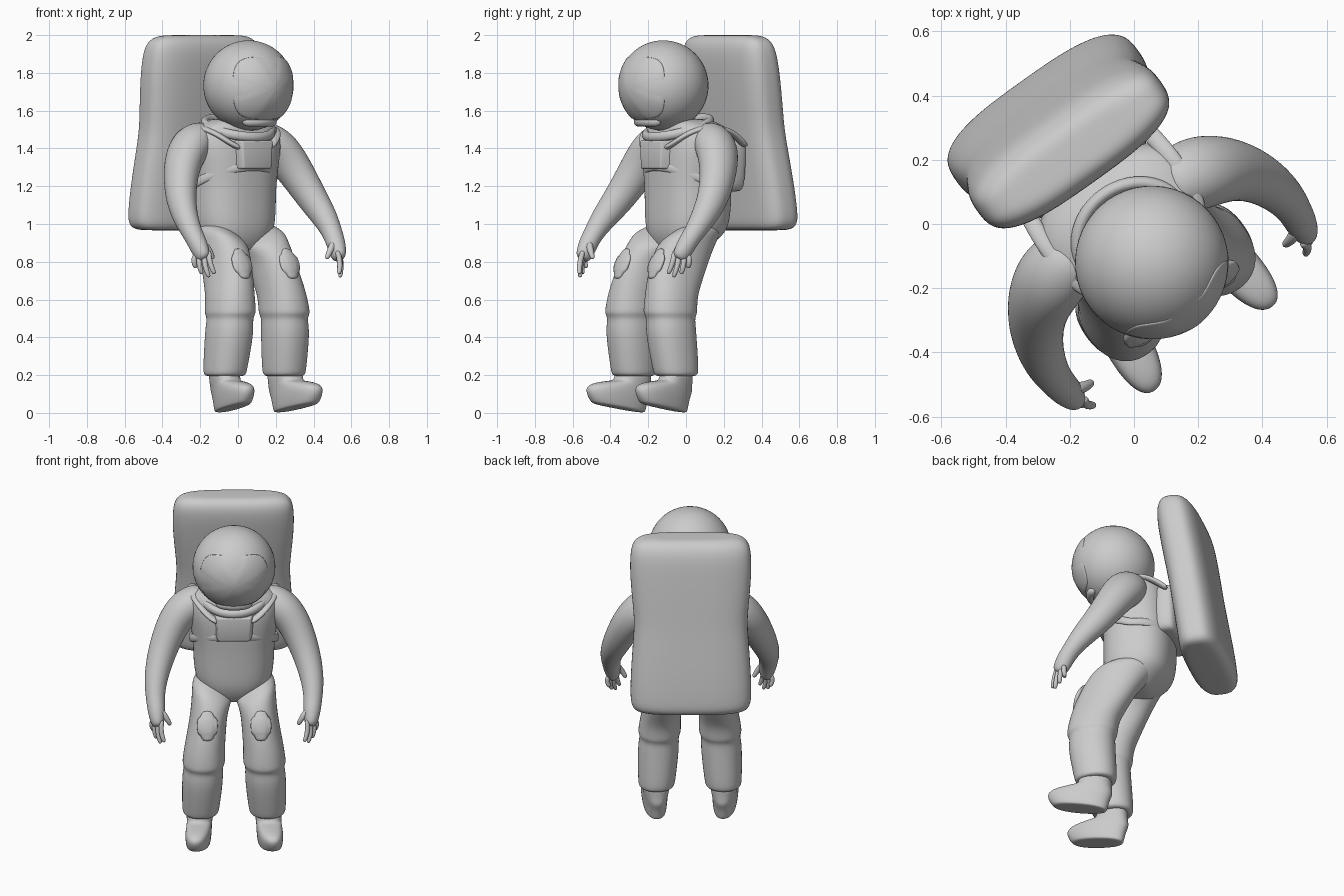
import bpy, bmesh
from math import sin, cos, pi, radians, copysign
from mathutils import Vector, Matrix

# The figure is built facing -y, then turned to its pose about z
POSE = Matrix.Translation((-0.02, -0.014, 0)) @ Matrix.Rotation(radians(35.5), 4, 'Z')


def P(u, f, z):
    """Local point: u sideways, f forward, z up."""
    return Vector((u, -f, z))


def finish(name, bm, level=2):
    bmesh.ops.recalc_face_normals(bm, faces=bm.faces)
    for face in bm.faces:
        face.smooth = True
    me = bpy.data.meshes.new(name)
    bm.to_mesh(me)
    bm.free()
    ob = bpy.data.objects.new(name, me)
    bpy.context.collection.objects.link(ob)
    ob.matrix_world = POSE
    if level:
        mod = ob.modifiers.new("smooth", 'SUBSURF')
        mod.levels = mod.render_levels = level
    return ob


def skin(name, rings, closed=False, side=1, level=2):
    """Skin a list of point rings; side=-1 mirrors it."""
    bm = bmesh.new()
    vs = [[bm.verts.new((p.x * side, p.y, p.z)) for p in r] for r in rings]
    n, m = len(vs[0]), len(vs)
    for i in range(m if closed else m - 1):
        a, b = vs[i], vs[(i + 1) % m]
        for j in range(n):
            k = (j + 1) % n
            bm.faces.new((a[j], a[k], b[k], b[j]))
    if not closed:
        bm.faces.new(vs[0])
        bm.faces.new(vs[-1])
    return finish(name, bm, level)


def oval(c, ax, ay, p=2.0, seg=20):
    """Superellipse ring around c spanned by two half-axis vectors."""
    pw = lambda v: copysign(abs(v) ** (2 / p), v)
    return [c + ax * pw(cos(t)) + ay * pw(sin(t))
            for t in (2 * pi * (j + .5) / seg for j in range(seg))]


def stack(name, rows, p=2.0, side=1, seg=20, tilt=lambda z: 0):
    """Loft of level ovals: (z, u, f, half width, half depth)."""
    rings = [oval(P(u, f, z), X * a + Z * a * tilt(z), Y * b, p, seg) for z, u, f, a, b in rows]
    return skin(name, rings, side=side)


def tube(name, rows, ref, closed=False, side=1, seg=12):
    """Tube along points (u, f, z, ra, rb)."""
    pts = [P(*r[:3]) for r in rows]
    n, rings = len(pts), []
    for i, r in enumerate(rows):
        a = pts[(i - 1) % n] if closed else pts[max(i - 1, 0)]
        b = pts[(i + 1) % n] if closed else pts[min(i + 1, n - 1)]
        t = (b - a).normalized()
        s = t.cross(ref).normalized()
        rings.append(oval(pts[i], s * r[3], s.cross(t) * r[4], seg=seg))
    return skin(name, rings, closed, side)


X, Y, Z = Vector((1, 0, 0)), Vector((0, 1, 0)), Vector((0, 0, 1))

# Torso
stack("torso", [(.85, 0, .02, .08, .09), (.88, 0, .01, .14, .13), (.94, 0, -.015, .205, .18),
                (1.0, 0, -.025, .228, .2), (1.1, 0, -.03, .236, .205), (1.2, 0, -.03, .238, .205),
                (1.3, 0, -.028, .252, .207), (1.4, 0, -.028, .272, .207), (1.47, 0, -.03, .27, .195),
                (1.51, 0, -.02, .25, .175), (1.54, 0, 0, .19, .15), (1.56, 0, .02, .12, .11)],
      p=2.5, seg=24)

# Collar, tilted forward
tube("neck_collar", [(.185 * cos(t), .035 + .165 * sin(t), 1.51 - .05 * sin(t), .022, .026)
                     for t in (2 * pi * i / 24 for i in range(24))], Z, closed=True)

# Helmet
bm = bmesh.new()
bmesh.ops.create_uvsphere(bm, u_segments=48, v_segments=32, radius=.239,
                          matrix=Matrix.Translation(P(0, .13, 1.733)))
finish("helmet", bm, 0)


def on_head(az, el, r):
    return P(r * cos(el) * sin(az), .13 + r * cos(el) * cos(az), 1.733 + r * sin(el))


# Visor: rounded patch over the front of the helmet
rings = []
for k, r in ((.05, .243), (.25, .243), (.5, .243), (.75, .243), (.95, .243), (.99, .242), (1, .23)):
    flat = oval(Vector((0, 0, 0)), X * radians(57) * k, Y * radians(44) * k, 4.5, 48)
    rings.append([on_head(q.x, q.y - radians(4), r) for q in flat])
skin("visor", rings, level=1)

# Chin guard below the visor
rows = []
for i in range(-5, 6):
    q = on_head(radians(10 * i), radians(-55), .232)
    w = .028 if abs(i) < 5 else .014
    rows.append((q.x, -q.y, q.z, w * .9, w))
tube("chin_guard", rows, Z)

# Backpack, leaning forward at the top
stack("backpack", [(.966, 0, -.432, .25, .06), (.97, 0, -.434, .315, .105), (1.0, 0, -.44, .344, .128),
                   (1.06, 0, -.434, .351, .131), (1.2, 0, -.415, .347, .131), (1.38, 0, -.386, .334, .129),
                   (1.5, 0, -.366, .326, .128), (1.62, 0, -.346, .338, .13), (1.78, 0, -.32, .352, .13),
                   (1.9, 0, -.302, .35, .127), (1.965, 0, -.293, .334, .11), (1.998, 0, -.288, .28, .075),
                   (2.0, 0, -.288, .18, .035)], p=3, seg=40)

# Chest control box
bm = bmesh.new()
bmesh.ops.create_cube(bm, size=1)
for v in bm.verts:
    w = .2 if v.co.z > 0 else .18
    v.co = P(v.co.x * (w if v.co.y < 0 else .24), .165 - v.co.y * .1, 1.367 + v.co.z * .15)
bmesh.ops.bevel(bm, geom=bm.edges[:], offset=.01, segments=3, affect='EDGES', profile=.5)
finish("chest_box", bm, 0)

# Harness belt, rising to the box in front
tube("harness_belt", [(.25 * cos(t), -.028 + .21 * sin(t), 1.205 + .1 * max(sin(t), 0), .012, .024)
                      for t in (2 * pi * i / 28 for i in range(28))], Z, closed=True)

# Mount between back and pack
stack("pack_mount", [(1.17, 0, -.22, .15, .05), (1.18, 0, -.22, .19, .07), (1.3, 0, -.22, .205, .07),
                     (1.44, 0, -.22, .215, .07), (1.47, 0, -.22, .18, .05)], p=4)

for side, tag in ((1, "left"), (-1, "right")):
    # Shoulder strap
    tube("shoulder_strap_" + tag,
         [(.085, .18, 1.40, .028, .015), (.13, .165, 1.42, .028, .015), (.185, .125, 1.468, .028, .016),
          (.225, .06, 1.505, .028, .016), (.24, -.04, 1.51, .028, .016),
          (.238, -.13, 1.495, .028, .016), (.23, -.2, 1.45, .028, .016),
          (.22, -.25, 1.41, .028, .016)], Z, side=side)
    # Sleeve and palm
    tube("arm_" + tag,
         [(.16, -.04, 1.46, .08, .07), (.2, -.032, 1.45, .108, .1), (.275, -.016, 1.412, .122, .11),
          (.335, .01, 1.345, .114, .102), (.385, .05, 1.25, .1, .092), (.43, .115, 1.13, .086, .08),
          (.455, .195, 1.03, .07, .067), (.456, .255, .955, .054, .055), (.45, .295, .9, .052, .052),
          (.445, .322, .85, .05, .044), (.44, .338, .822, .042, .034), (.438, .344, .812, .02, .016)],
         X, side=side, seg=16)
    # Fingers and thumb, fanned obliquely
    for i, (u, f, z) in enumerate(((.462, .30, .768), (.448, .335, .735), (.425, .368, .718), (.403, .388, .735))):
        d = -.036 + .024 * i
        a, b = P(.442 - d * .7, .328 + d * .7, .85 + d * .3), P(u, f, z)
        rows = []
        for k, r in ((0, .015), (.35, .016), (.7, .015), (.93, .013), (1, .007)):
            q = a.lerp(b, k)
            rows.append((q.x + .014 * sin(pi * k), -q.y, q.z, r, r))
        tube("finger_%d_%s" % (i + 1, tag), rows, X, side=side, seg=8)
    tube("thumb_" + tag, [(.44, .3, .91, .02, .02), (.412, .318, .885, .022, .022),
                          (.388, .325, .853, .017, .017), (.372, .325, .822, .014, .014),
                          (.368, .325, .815, .007, .007)], Y, side=side, seg=8)
    # Trouser leg with slanted hip seam, knee fold and cuff
    stack("leg_" + tag,
          [(.985, .105, -.02, .06, .1), (.965, .112, 0, .09, .135), (.935, .118, .03, .111, .162),
           (.915, .124, .05, .118, .172), (.88, .13, .08, .113, .174), (.8, .145, .128, .107, .17),
           (.7, .158, .17, .113, .16), (.62, .17, .2, .118, .147), (.55, .174, .209, .124, .148),
           (.525, .176, .21, .124, .147), (.502, .177, .209, .113, .133), (.46, .18, .21, .118, .136),
           (.4, .183, .207, .119, .136), (.3, .188, .195, .114, .13), (.225, .192, .186, .108, .124),
           (.2, .193, .185, .104, .117), (.192, .193, .185, .08, .09)],
          p=2.2, side=side, tilt=lambda z: min(max((z - .8) * 3, 0), .42))
    # Thigh pad
    bm = bmesh.new()
    bmesh.ops.create_cube(bm, size=1)
    bmesh.ops.bevel(bm, geom=bm.edges[:], offset=.2, segments=2, affect='EDGES')
    M = Matrix.Translation(P(.155 * side, .288, .79)) @ Matrix.Rotation(radians(-23), 4, 'X')
    bmesh.ops.transform(bm, matrix=M @ Matrix.Diagonal((.125, .045, .18, 1)), verts=bm.verts)
    finish("thigh_pad_" + tag, bm, 1)
    # Boot, toe slightly raised and turned out
    boot = [(.23, .185, .085, .095), (.17, .188, .077, .095), (.135, .205, .073, .115),
            (.11, .25, .073, .163), (.08, .283, .075, .183), (.04, .286, .072, .175),
            (.005, .278, .067, .16), (-.003, .275, .06, .148), (-.004, .27, .03, .1)]
    rings = []
    for z, f, a, b in boot:
        ring = oval(P(.198, f, z), X * a, Y * b, 2.3)
        rings.append([Vector((q.x + .1 * (-q.y - .2), q.y, q.z + .17 * max(-q.y - .13, -.1) * (z < .16) + .004))
                      for q in ring])
    skin("boot_" + tag, rings, side=side)
